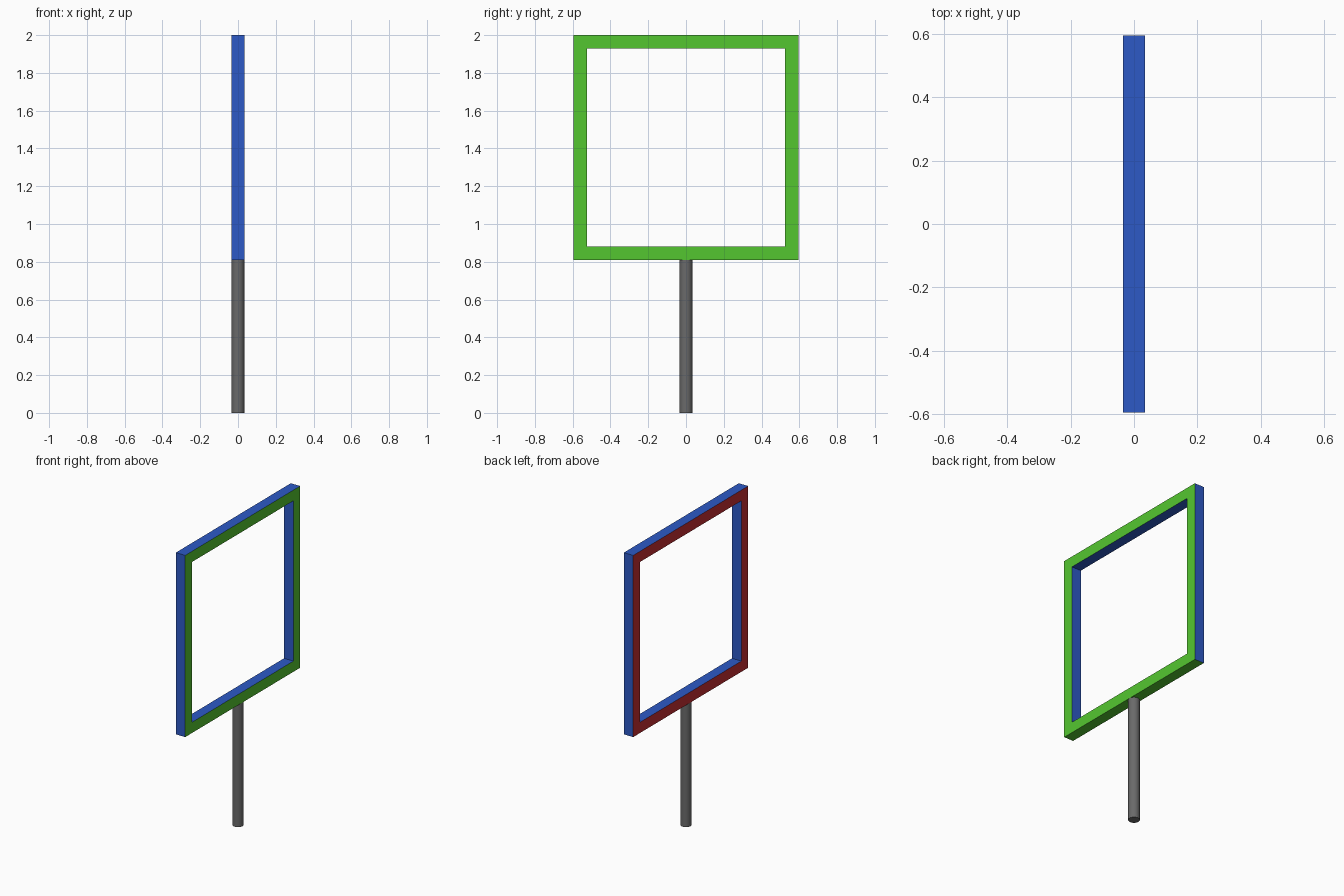
import bpy, bmesh
from mathutils import Matrix

if "Cube" in bpy.data.objects:
    bpy.data.objects.remove(bpy.data.objects["Cube"])


def material(name, rgb):
    # sRGB 0-255 to linear
    lin = [((c / 255 + 0.055) / 1.055) ** 2.4 for c in rgb]
    m = bpy.data.materials.new(name)
    m.diffuse_color = (*lin, 1)
    m.use_nodes = True
    m.node_tree.nodes["Principled BSDF"].inputs["Base Color"].default_value = m.diffuse_color
    return m


blue = material("blue", (45, 90, 198))
green = material("green", (84, 198, 48))
red = material("red", (198, 45, 50))
grey = material("grey", (106, 106, 106))


def make_object(name, bm, mats):
    mesh = bpy.data.meshes.new(name)
    bm.to_mesh(mesh)
    bm.free()
    for m in mats:
        mesh.materials.append(m)
    ob = bpy.data.objects.new(name, mesh)
    bpy.context.collection.objects.link(ob)
    return ob


HALF_DEPTH, WIDTH, BAR = 0.034, 1.19, 0.07
BOTTOM, TOP = 0.81, 2.0

# Square frame: a flat box with its large faces inset and joined into a hole
bm = bmesh.new()
size = Matrix.Diagonal((2 * HALF_DEPTH, WIDTH, TOP - BOTTOM, 1))
bmesh.ops.create_cube(bm, size=1, matrix=Matrix.Translation((0, 0, (BOTTOM + TOP) / 2)) @ size)
bm.normal_update()
sides = [f for f in bm.faces if abs(f.normal.x) > 0.9]
bmesh.ops.inset_individual(bm, faces=sides, thickness=BAR, use_even_offset=True)
rims = [e for f in sides for e in f.edges]
bmesh.ops.delete(bm, geom=sides, context='FACES_ONLY')
bmesh.ops.bridge_loops(bm, edges=rims)
bmesh.ops.recalc_face_normals(bm, faces=bm.faces)
bm.normal_update()

# Green right face and underside, red left face, blue edges
for f in bm.faces:
    underside = f.normal.z < -0.9 and f.calc_center_median().z < BOTTOM + 0.01
    if f.normal.x > 0.9 or underside:
        f.material_index = 1
    elif f.normal.x < -0.9:
        f.material_index = 2
make_object("square_frame", bm, [blue, green, red])

# Round post under the frame
bm = bmesh.new()
bmesh.ops.create_cone(bm, cap_ends=True, segments=32, radius1=0.034, radius2=0.034,
                      depth=BOTTOM, matrix=Matrix.Translation((0, 0, BOTTOM / 2)))
for f in bm.faces:
    f.smooth = len(f.verts) == 4
for e in bm.edges:
    e.smooth = all(len(f.verts) == 4 for f in e.link_faces)
make_object("post", bm, [grey])
